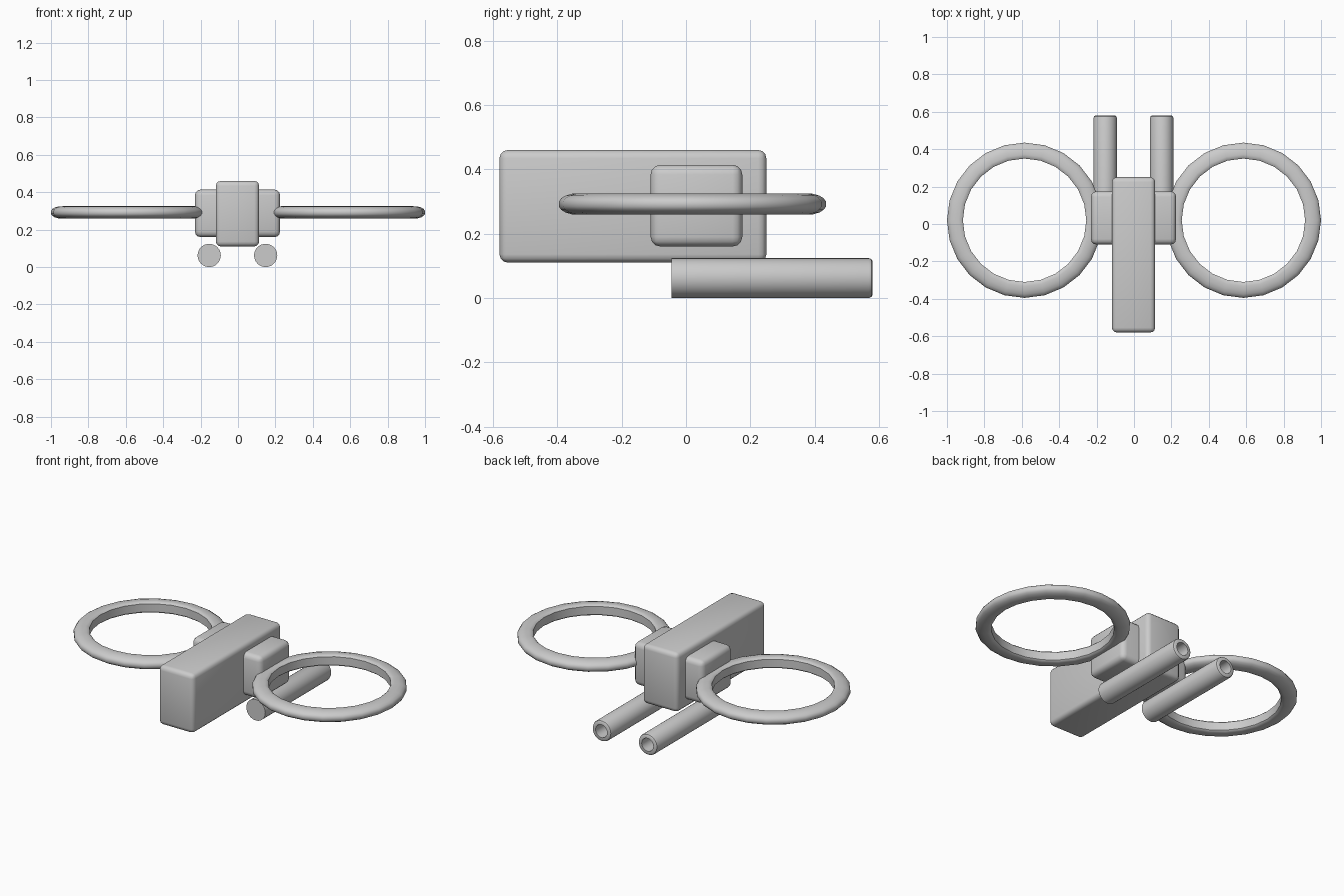
import bpy, bmesh, math
from mathutils import Vector

if "Cube" in bpy.data.objects:
    bpy.data.objects.remove(bpy.data.objects["Cube"])

grey = bpy.data.materials.new("light grey")
grey.diffuse_color = (0.6, 0.6, 0.6, 1)
grey.use_nodes = True
grey.node_tree.nodes["Principled BSDF"].inputs["Base Color"].default_value = grey.diffuse_color


def finish(obj, angle=35):
    obj.data.materials.append(grey)
    bpy.ops.object.select_all(action='DESELECT')
    obj.select_set(True)
    bpy.context.view_layer.objects.active = obj
    bpy.ops.object.shade_smooth_by_angle(angle=math.radians(angle))


def rounded_box(name, lo, hi, radius):
    lo, hi = Vector(lo), Vector(hi)
    bm = bmesh.new()
    bmesh.ops.create_cube(bm, size=1)
    bmesh.ops.scale(bm, vec=hi - lo, verts=bm.verts)
    bmesh.ops.translate(bm, vec=(lo + hi) / 2, verts=bm.verts)
    bmesh.ops.bevel(bm, geom=bm.edges[:], offset=radius, segments=3,
                    profile=0.5, affect='EDGES')
    mesh = bpy.data.meshes.new(name)
    bm.to_mesh(mesh)
    bm.free()
    obj = bpy.data.objects.new(name, mesh)
    bpy.context.collection.objects.link(obj)
    finish(obj)


def lathe(name, profile, sides, place, closed):
    """Spin (radius, height) points round an axis; place maps to the model."""
    bm = bmesh.new()
    rings = []
    for r, h in profile:
        rings.append([bm.verts.new(place(r * math.cos(a), r * math.sin(a), h))
                      for a in (2 * math.pi * i / sides for i in range(sides))])
    pairs = list(zip(rings, rings[1:]))
    if closed:
        pairs.append((rings[-1], rings[0]))
    else:
        bm.faces.new(rings[0])
        bm.faces.new(rings[-1])
    for a, b in pairs:
        for i in range(sides):
            j = (i + 1) % sides
            bm.faces.new((a[i], a[j], b[j], b[i]))
    bmesh.ops.recalc_face_normals(bm, faces=bm.faces)
    mesh = bpy.data.meshes.new(name)
    bm.to_mesh(mesh)
    bm.free()
    obj = bpy.data.objects.new(name, mesh)
    bpy.context.collection.objects.link(obj)
    finish(obj)


# Central body and the wider block that passes through it
rounded_box("body", (-0.118, -0.58, 0.11), (0.113, 0.25, 0.46), 0.026)
rounded_box("side_block", (-0.23, -0.11, 0.16), (0.225, 0.175, 0.414), 0.03)

# Ring section: flat inner wall, crowned top and bottom, rounded outside
upper = [(0.33, 0.024), (0.338, 0.031), (0.352, 0.033), (0.375, 0.032),
         (0.395, 0.026), (0.408, 0.018), (0.415, 0.008)]
ring = upper + [(r, -h) for r, h in reversed(upper)]

# Tube section: solid front, softened rim, bored rear end
tube = [(0.062, -0.045), (0.062, 0.568), (0.059, 0.576), (0.053, 0.58),
        (0.038, 0.58), (0.038, 0.43)]

for side, sx in (("left", -1), ("right", 1)):
    lathe(side + "_ring", ring, 24,
          lambda x, y, h: (sx * 0.585 + x, 0.02 + y, 0.292 + h), True)
    lathe(side + "_tube", tube, 32,
          lambda x, y, h: (sx * 0.151 - 0.003 + x, h, 0.062 + y), False)
